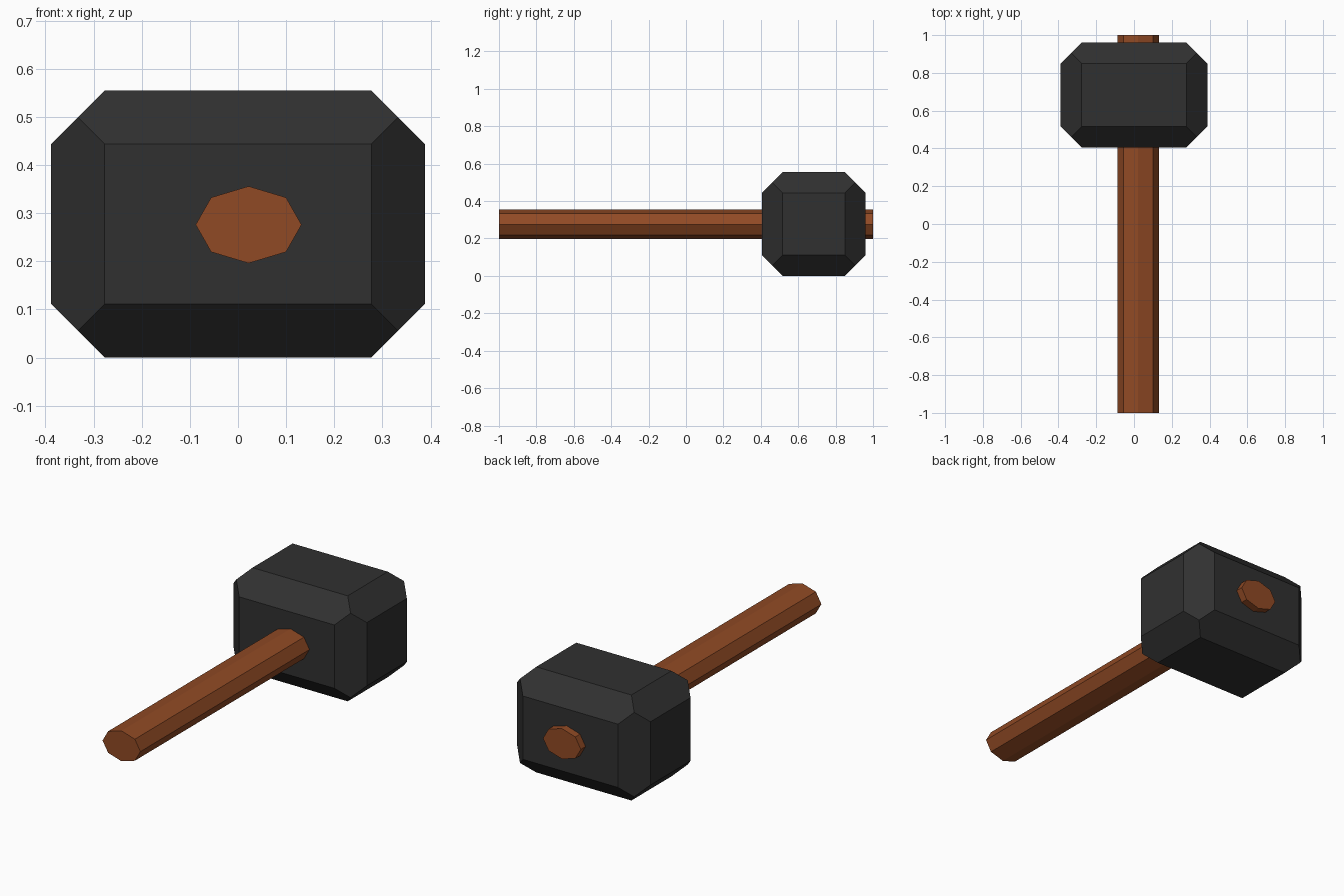
import bpy, bmesh, math
from itertools import product
from mathutils import Matrix

if "Cube" in bpy.data.objects:
    bpy.data.objects.remove(bpy.data.objects["Cube"])


def material(name, color):
    m = bpy.data.materials.new(name)
    m.diffuse_color = color
    m.use_nodes = True
    m.node_tree.nodes["Principled BSDF"].inputs["Base Color"].default_value = m.diffuse_color
    return m


def add_object(name, bm, mat):
    bmesh.ops.recalc_face_normals(bm, faces=bm.faces)
    me = bpy.data.meshes.new(name)
    bm.to_mesh(me)
    bm.free()
    me.materials.append(mat)
    ob = bpy.data.objects.new(name, me)
    bpy.context.collection.objects.link(ob)
    return ob


# Hammer head: block with all edges chamfered, chamfers meeting at a point per corner
half = (0.388, 0.2775, 0.2775)
c = 0.111
bm = bmesh.new()
for signs in product((-1, 1), repeat=3):
    insets = [(0, c, c), (c, 0, c), (c, c, 0), (c / 2, c / 2, c / 2)]
    for inset in insets:
        bm.verts.new([s * (h - i) for s, h, i in zip(signs, half, inset)])
bmesh.ops.convex_hull(bm, input=bm.verts)
bmesh.ops.dissolve_limit(bm, angle_limit=math.radians(1), verts=bm.verts, edges=bm.edges)
head = add_object("hammer_head", bm, material("dark_iron", (0.03, 0.03, 0.03, 1)))
head.location = (0, 0.683, 0.2775)

# Handle: flattened octagonal shaft running through the head
bm = bmesh.new()
bmesh.ops.create_cone(bm, cap_ends=True, segments=8, radius1=1, radius2=1, depth=2,
                      matrix=Matrix.Diagonal((0.11, 0.08, 1, 1)))
bmesh.ops.rotate(bm, verts=bm.verts, matrix=Matrix.Rotation(math.pi / 2, 3, 'X'))
handle = add_object("handle", bm, material("brown_wood", (0.28, 0.068, 0.018, 1)))
handle.location = (0.022, 0, 0.276)
